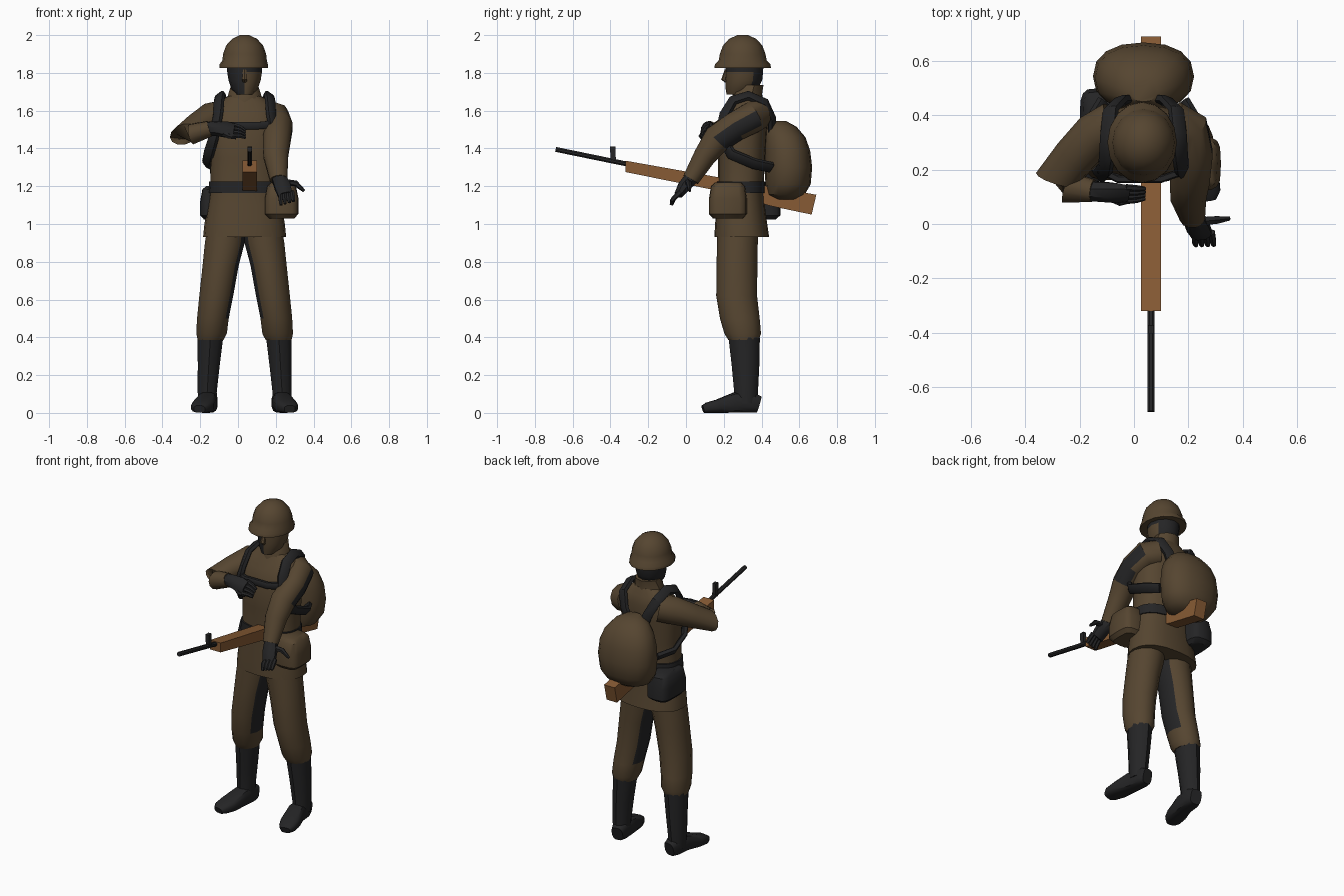
import bpy, bmesh, math
from mathutils import Vector

CX = 0.035  # body centre line


def material(name, rgb):
    m = bpy.data.materials.new(name)
    m.diffuse_color = (*rgb, 1)
    return m


BROWN = material("uniform brown", (0.092, 0.060, 0.030))
DARK = material("dark leather", (0.018, 0.018, 0.019))
WOOD = material("rifle wood", (0.245, 0.105, 0.035))


def spow(v, p):
    return math.copysign(abs(v) ** (2 / p), v)


def skin(name, rings, mat, angle=40):
    """Join rings of points into a closed skin."""
    bm = bmesh.new()
    vs = [[bm.verts.new(c) for c in r] for r in rings]
    n = len(vs[0])
    for a, b in zip(vs, vs[1:]):
        for i in range(n):
            j = (i + 1) % n
            bm.faces.new((a[i], a[j], b[j], b[i]))
    bm.faces.new(vs[0][::-1])
    bm.faces.new(vs[-1])
    bmesh.ops.recalc_face_normals(bm, faces=bm.faces)
    me = bpy.data.meshes.new(name)
    bm.to_mesh(me)
    bm.free()
    ob = bpy.data.objects.new(name, me)
    bpy.context.collection.objects.link(ob)
    me.materials.append(mat)
    bpy.ops.object.select_all(action='DESELECT')
    ob.select_set(True)
    bpy.context.view_layer.objects.active = ob
    bpy.ops.object.shade_smooth_by_angle(angle=math.radians(angle))
    return ob


def loft(name, rings, mat, n=14, p=2.0):
    """Stack of level rings: (z, cx, cy, rx, ry)."""
    out = []
    for z, cx, cy, rx, ry in rings:
        ang = [2 * math.pi * i / n - math.pi / 2 for i in range(n)]
        out.append([(cx + rx * spow(math.cos(a), p), cy + ry * spow(math.sin(a), p), z) for a in ang])
    return skin(name, out, mat)


def limb(name, pts, radii, mat, n=10, p=2.0, ref=(1, 0, 0), hub=None):
    """Sweep along points; radii are (side, thickness) pairs."""
    pts = [Vector(q) for q in pts]
    if len(radii) != len(pts):
        radii = [radii[0]] * len(pts)
    out = []
    for k, q in enumerate(pts):
        t = (pts[min(k + 1, len(pts) - 1)] - pts[max(k - 1, 0)]).normalized()
        r = t.cross(q - Vector(hub)) if hub else Vector(ref)
        side = (r - t * r.dot(t)).normalized()
        up = t.cross(side)
        a, b = radii[k]
        ang = [2 * math.pi * (i + 0.5) / n for i in range(n)]
        out.append([q + side * a * spow(math.cos(w), p) + up * b * spow(math.sin(w), p) for w in ang])
    return skin(name, out, mat)


def recolour(ob, mat, test):
    ob.data.materials.append(mat)
    for f in ob.data.polygons:
        if test(f.center, f.normal):
            f.material_index = 1


# Legs and boots, one per side
for s, side in ((1, "right"), (-1, "left")):
    def X(x):
        return x if s == 1 else 2 * CX - x
    leg = loft(side + "_trouser", [
        (0.385, X(-0.145), 0.305, 0.070, 0.080), (0.42, X(-0.140), 0.300, 0.083, 0.097),
        (0.50, X(-0.133), 0.285, 0.086, 0.105), (0.62, X(-0.115), 0.268, 0.092, 0.108),
        (0.78, X(-0.092), 0.270, 0.098, 0.108), (0.90, X(-0.070), 0.272, 0.108, 0.108),
        (0.98, X(-0.060), 0.275, 0.105, 0.108)], BROWN)
    recolour(leg, DARK, lambda c, nm: nm.x * s > 0.85 and c.z > 0.5)
    loft(side + "_boot_shaft", [
        (0.05, X(-0.160), 0.318, 0.052, 0.062), (0.11, X(-0.163), 0.318, 0.053, 0.063),
        (0.25, X(-0.155), 0.315, 0.061, 0.073), (0.40, X(-0.146), 0.308, 0.071, 0.083)], DARK, 10)
    limb(side + "_boot_foot",
         [(X(-0.150), 0.385, 0.045), (X(-0.155), 0.35, 0.055), (X(-0.163), 0.26, 0.055),
          (X(-0.185), 0.17, 0.036), (X(-0.200), 0.115, 0.028), (X(-0.204), 0.09, 0.02)],
         [(0.036, 0.045), (0.048, 0.055), (0.050, 0.055), (0.060, 0.036), (0.05, 0.028), (0.03, 0.02)],
         DARK, 12, 3.2)

# Jacket, belt and collar
loft("jacket", [
    (0.93, CX, 0.295, 0.220, 0.145), (1.00, CX, 0.292, 0.213, 0.138), (1.10, CX, 0.29, 0.195, 0.127),
    (1.20, CX, 0.29, 0.180, 0.120), (1.35, CX, 0.295, 0.182, 0.125), (1.50, CX, 0.30, 0.190, 0.130),
    (1.59, CX, 0.32, 0.182, 0.115), (1.64, CX, 0.33, 0.150, 0.090), (1.685, CX, 0.33, 0.075, 0.07)],
    BROWN, 20, 2.4)
loft("belt", [(1.165, CX, 0.29, 0.192, 0.130), (1.225, CX, 0.29, 0.188, 0.130)], DARK, 20, 2.4)
loft("collar", [(1.63, CX, 0.325, 0.105, 0.085), (1.69, CX, 0.325, 0.090, 0.078),
                (1.735, CX, 0.34, 0.075, 0.070)], BROWN, 10)

# Head: one half of the face bare, the rest covered in dark cloth
head = loft("head", [
    (1.685, CX, 0.265, 0.042, 0.050), (1.715, CX, 0.295, 0.070, 0.085), (1.76, CX, 0.305, 0.085, 0.098),
    (1.805, CX, 0.308, 0.092, 0.100), (1.87, CX, 0.31, 0.095, 0.102)], BROWN, 12)
recolour(head, DARK, lambda c, nm: c.x < CX - 0.005 or c.y > 0.36 or c.z > 1.81)
limb("nose", [(CX, 0.215, 1.815), (CX, 0.20, 1.765), (CX, 0.215, 1.755)],
     [(0.010, 0.01), (0.016, 0.014), (0.012, 0.01)], BROWN, 6)

# Helmet
loft("helmet", [
    (1.825, CX - 0.005, 0.30, 0.128, 0.150), (1.845, CX - 0.005, 0.30, 0.128, 0.147),
    (1.865, CX, 0.30, 0.118, 0.127), (1.90, CX, 0.30, 0.114, 0.121), (1.945, CX, 0.30, 0.098, 0.104),
    (1.98, CX, 0.30, 0.066, 0.072), (2.0, CX, 0.30, 0.025, 0.028)], BROWN, 16)

# Right arm, bent across the chest
limb("right_sleeve",
     [(-0.07, 0.37, 1.575), (-0.14, 0.33, 1.56), (-0.22, 0.245, 1.515), (-0.285, 0.165, 1.475),
      (-0.245, 0.135, 1.475), (-0.15, 0.122, 1.505)],
     [(0.085, 0.085), (0.085, 0.085), (0.080, 0.070), (0.082, 0.055), (0.060, 0.055), (0.042, 0.043)],
     BROWN, 12, ref=(0.6, -0.8, 0.1))
limb("right_glove", [(-0.165, 0.122, 1.505), (-0.11, 0.118, 1.505), (-0.06, 0.113, 1.50), (-0.02, 0.11, 1.495)],
     [(0.036, 0.04), (0.042, 0.038), (0.048, 0.032), (0.042, 0.022)], DARK, 8, ref=(0, 0.6, 0.8))
for i in range(4):
    k = i - 1.5
    limb("right_finger", [(-0.03, 0.11 + k * 0.016, 1.496 + k * 0.02), (0.01, 0.11 + k * 0.014, 1.49 + k * 0.016),
                          (0.04, 0.112 + k * 0.012, 1.475 + k * 0.012)],
         [(0.013, 0.013), (0.012, 0.012), (0.008, 0.008)], DARK, 6, ref=(0, 0, 1))
limb("right_thumb", [(-0.09, 0.10, 1.49), (-0.05, 0.08, 1.465), (-0.01, 0.085, 1.455)],
     [(0.016, 0.016), (0.014, 0.014), (0.008, 0.008)], DARK, 6, ref=(0, 0, 1))

# Left arm, forward and down
left = limb("left_sleeve",
            [(0.14, 0.37, 1.575), (0.20, 0.345, 1.56), (0.22, 0.26, 1.515), (0.205, 0.165, 1.45),
             (0.20, 0.10, 1.36), (0.215, 0.025, 1.235)],
            [(0.085, 0.085), (0.080, 0.085), (0.072, 0.080), (0.076, 0.078), (0.068, 0.062), (0.048, 0.046)],
            BROWN, 12)
recolour(left, DARK, lambda c, nm: nm.x > 0.5 and 0.2 < c.y < 0.34 and c.z < 1.57)
limb("left_glove", [(0.215, 0.03, 1.245), (0.235, -0.01, 1.20), (0.25, -0.04, 1.155)],
     [(0.040, 0.040), (0.046, 0.036), (0.042, 0.024)], DARK, 8)
for i in range(4):
    limb("left_finger", [(0.225 + i * 0.02, -0.03, 1.17), (0.225 + i * 0.022, -0.065, 1.135),
                         (0.228 + i * 0.022, -0.078, 1.10 + i * 0.007)],
         [(0.014, 0.014), (0.013, 0.013), (0.009, 0.009)], DARK, 6)
limb("left_thumb", [(0.25, 0.01, 1.22), (0.305, 0.015, 1.215), (0.35, 0.02, 1.175)],
     [(0.018, 0.018), (0.016, 0.016), (0.008, 0.008)], DARK, 6, ref=(0, 1, 0))

# Shoulder straps and chest strap
for s in (1, -1):
    path = [(-0.11, 0.45, 1.30), (-0.165, 0.36, 1.32), (-0.155, 0.24, 1.37), (-0.125, 0.18, 1.47),
            (-0.105, 0.205, 1.58), (-0.10, 0.25, 1.655), (-0.095, 0.33, 1.68), (-0.085, 0.42, 1.64),
            (-0.05, 0.455, 1.56), (-0.01, 0.455, 1.47)]
    limb("shoulder_strap", [(x if s == 1 else 2 * CX - x, y, z) for x, y, z in path],
         [(0.030, 0.016)], DARK, 8, 4, hub=(CX, 0.31, 1.50))
limb("chest_strap", [(-0.13, 0.20, 1.52), (-0.06, 0.165, 1.52), (0.10, 0.165, 1.52), (0.20, 0.20, 1.53)],
     [(0.02, 0.014)], DARK, 8, 4, ref=(0, 0, 1))

# Backpack
loft("backpack", [
    (1.13, CX, 0.53, 0.08, 0.06), (1.155, CX, 0.53, 0.14, 0.098), (1.21, CX, 0.54, 0.175, 0.120),
    (1.30, CX, 0.543, 0.186, 0.125), (1.39, CX, 0.537, 0.178, 0.120), (1.46, CX, 0.525, 0.152, 0.107),
    (1.515, CX, 0.505, 0.105, 0.080), (1.545, CX, 0.49, 0.05, 0.04)], BROWN, 16, 2.3)


# Hip pouches
def pouch(name, x, y, rx, ry, z0, z1, mat):
    h = z1 - z0
    return loft(name, [(z0, x, y, rx * 0.75, ry * 0.8), (z0 + 0.12 * h, x, y, rx, ry),
                       (z0 + 0.55 * h, x, y, rx, ry), (z0 + 0.9 * h, x, y, rx * 0.85, ry * 0.9),
                       (z1, x, y, rx * 0.6, ry * 0.7)], mat, 16, 4)


pouch("left_hip_pouch", 0.23, 0.222, 0.09, 0.10, 1.03, 1.22, BROWN)
pouch("right_hip_pouch", -0.125, 0.375, 0.075, 0.125, 1.025, 1.20, DARK)

# Rifle: side profile extruded across x, then barrel and front sight
profile = [(-0.32, 1.335), (0.69, 1.155), (0.665, 1.05), (0.45, 1.095), (0.15, 1.18), (-0.32, 1.275)]
skin("rifle_stock", [[(x, y, z) for y, z in profile] for x in (0.025, 0.1)], WOOD, 20)
limb("rifle_barrel", [(0.062, -0.30, 1.315), (0.062, -0.69, 1.395)], [(0.014, 0.014)], DARK, 8)
limb("front_sight", [(0.062, -0.385, 1.325), (0.062, -0.388, 1.41)], [(0.016, 0.02)], DARK, 4)
